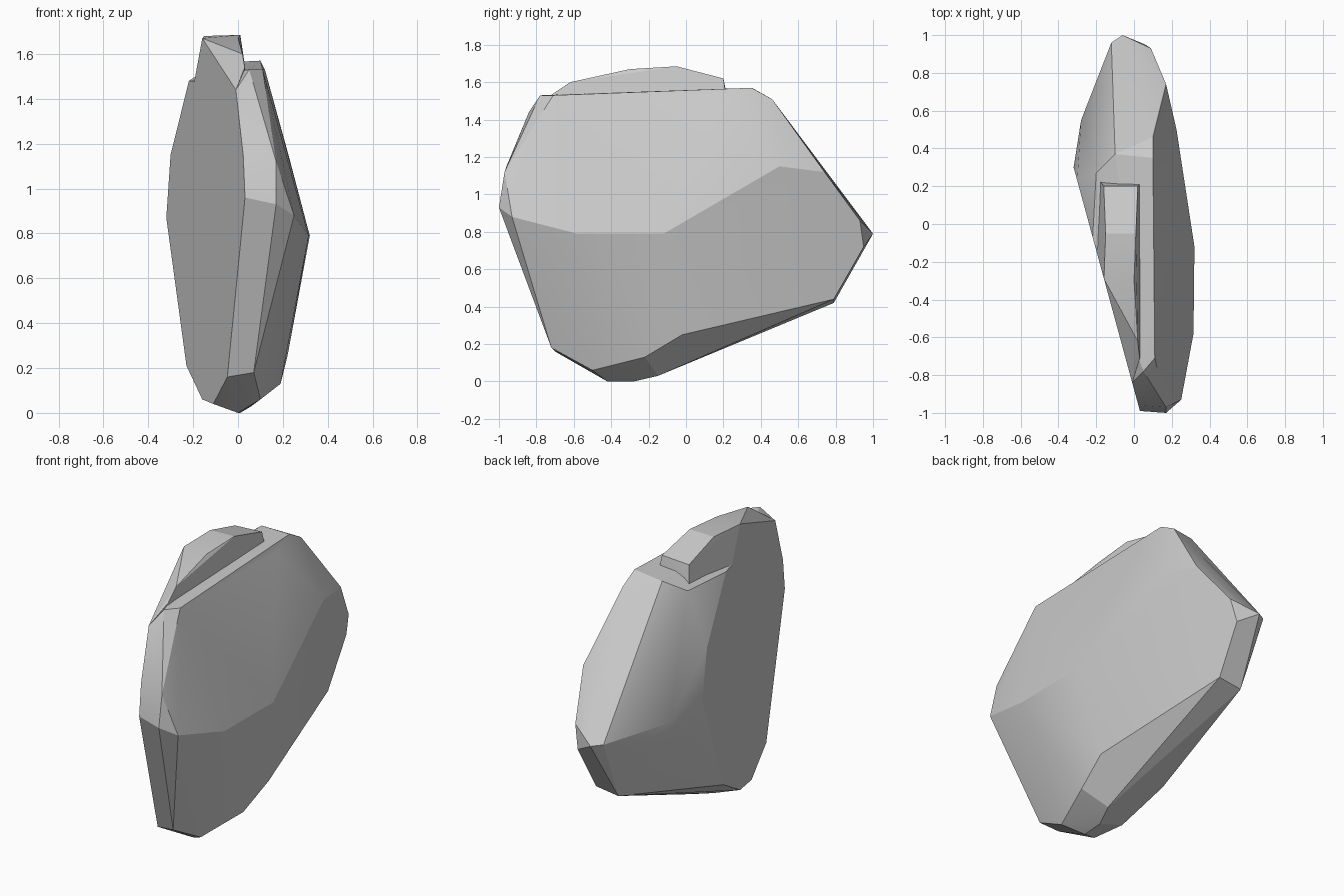
import bpy, bmesh, math


def hull_stone(name, points):
    """Chiselled stone: the convex hull of its corner points."""
    bm = bmesh.new()
    for p in points:
        bm.verts.new(p)
    res = bmesh.ops.convex_hull(bm, input=bm.verts[:])
    loose = [g for g in set(res["geom_interior"] + res["geom_unused"])
             if isinstance(g, bmesh.types.BMVert)]
    bmesh.ops.delete(bm, geom=loose, context='VERTS')
    # merge nearly coplanar triangles into broad flat facets
    bmesh.ops.dissolve_limit(bm, angle_limit=math.radians(3),
                             verts=bm.verts[:], edges=bm.edges[:])
    bmesh.ops.recalc_face_normals(bm, faces=bm.faces[:])
    me = bpy.data.meshes.new(name)
    bm.to_mesh(me)
    bm.free()
    ob = bpy.data.objects.new(name, me)
    bpy.context.collection.objects.link(ob)
    bpy.ops.object.select_all(action='DESELECT')
    ob.select_set(True)
    bpy.context.view_layer.objects.active = ob
    bpy.ops.object.shade_smooth_by_angle(angle=math.radians(16))
    return ob


def flank(y, z):
    """Corner on the big flat upright left face."""
    return (-0.238 - 0.272 * y, y, z)


# outline of the flat left face, shared by the body
left_face = [flank(y, z) for y, z in (
    (-0.99, 0.96), (-0.96, 1.15), (-0.84, 1.44), (-0.07, 1.48),
    (0.23, 1.15), (0.30, 0.87), (-0.03, 0.21), (-0.29, 0.06),
    (-0.47, 0.04), (-0.70, 0.16))]

front = [(0.17, -1.00, 0.93), (0.25, -0.93, 0.88), (0.17, -0.97, 1.12),
         (0.07, -0.72, 0.18), (0.10, -0.50, 0.06)]

right = [(0.315, -0.58, 0.79), (0.32, -0.12, 0.79), (0.225, 0.50, 1.15),
         (0.17, 0.74, 1.12), (0.19, -0.22, 0.13), (0.22, -0.02, 0.25)]

ledge = [(0.05, -0.78, 1.53), (0.11, -0.71, 1.53), (0.12, 0.20, 1.53),
         (0.10, 0.35, 1.57), (-0.10, 0.37, 1.56), (0.10, 0.46, 1.51),
         (-0.20, 0.27, 1.49)]

back = [(-0.06, 1.00, 0.79), (0.09, 0.93, 0.86), (-0.12, 0.96, 0.80),
        (0.06, 0.95, 0.72), (-0.28, 0.55, 0.82), (-0.16, 0.82, 0.66),
        (-0.28, 0.41, 0.68), (-0.10, 0.79, 0.42), (0.05, 0.79, 0.44)]

base = [(0.00, -0.42, 0.0), (0.01, -0.28, 0.0), (0.06, -0.15, 0.03)]

hull_stone("rock_body", left_face + front + right + ledge + back + base)

# raised crown sitting on the ledge, flush with the left face
hull_stone("rock_crown", [
    flank(-0.29, 1.67), flank(-0.14, 1.45), flank(-0.84, 1.44),
    (0.00, -0.30, 1.67), (0.01, -0.05, 1.685), (-0.15, -0.05, 1.68),
    (-0.16, 0.20, 1.61), (0.02, 0.20, 1.62), (0.02, -0.62, 1.60),
    (0.03, -0.71, 1.54), (0.05, 0.23, 1.42), (0.05, -0.70, 1.42),
    (-0.19, 0.24, 1.42)])
